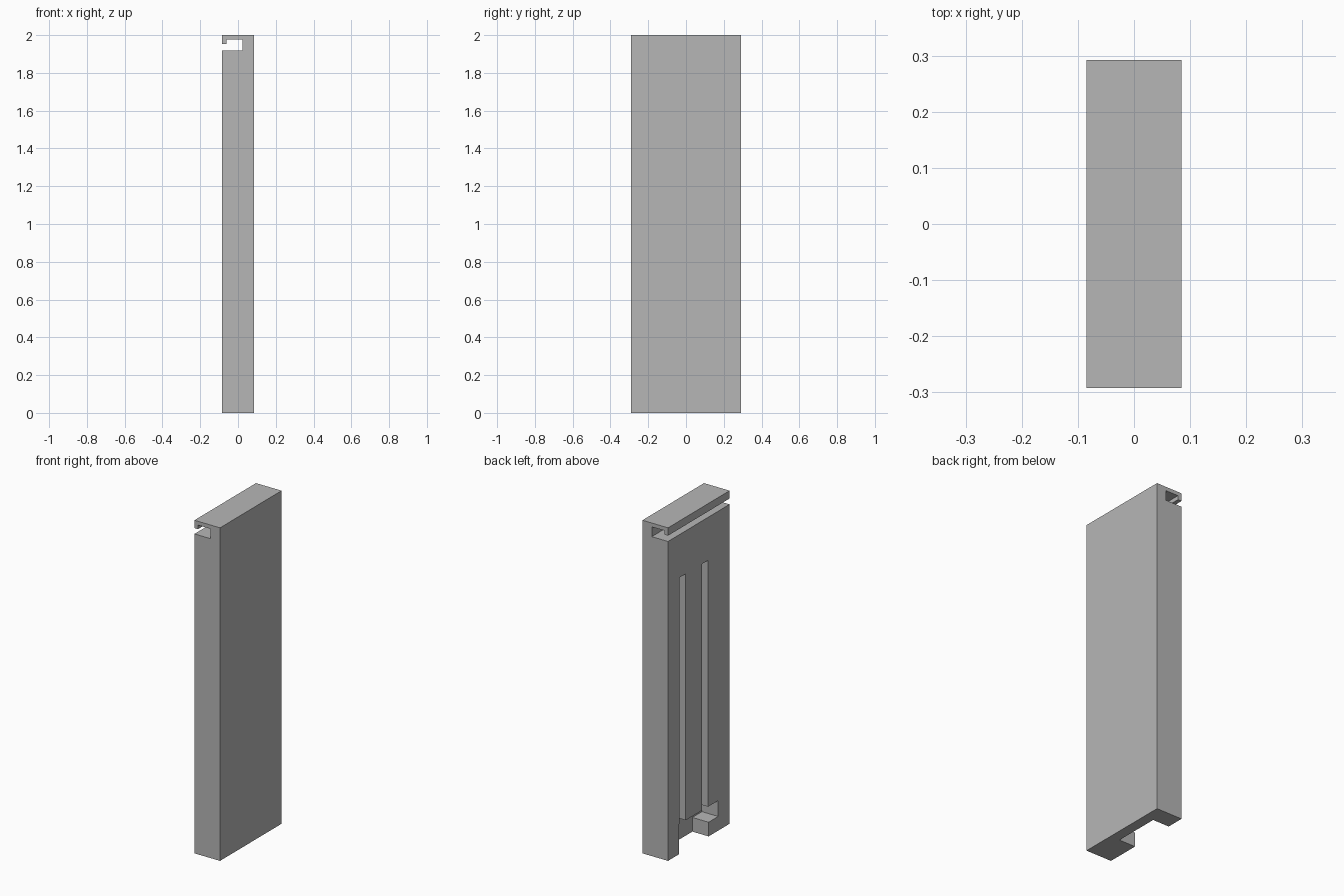
import bpy
import bmesh
from mathutils import Vector

cube = bpy.data.objects.get("Cube")
if cube:
    bpy.data.objects.remove(cube, do_unlink=True)

grey = bpy.data.materials.new("plain_grey")
grey.use_nodes = True
colour = (0.47, 0.47, 0.47, 1)
grey.diffuse_color = colour
grey.node_tree.nodes["Principled BSDF"].inputs["Base Color"].default_value = colour


def prism(name, outline, offset):
    """Extrude a flat outline of 3D points along an offset."""
    bm = bmesh.new()
    face = bm.faces.new([bm.verts.new(p) for p in outline])
    grown = bmesh.ops.extrude_face_region(bm, geom=[face])["geom"]
    verts = [v for v in grown if isinstance(v, bmesh.types.BMVert)]
    bmesh.ops.translate(bm, verts=verts, vec=Vector(offset))
    bmesh.ops.recalc_face_normals(bm, faces=bm.faces)
    mesh = bpy.data.meshes.new(name)
    bm.to_mesh(mesh)
    bm.free()
    mesh.materials.append(grey)
    obj = bpy.data.objects.new(name, mesh)
    bpy.context.collection.objects.link(obj)
    return obj


W, D, H = 0.085, 0.292, 2.0
INNER = 0.023  # depth shared by the hooked slot and the recess

# Panel with a hooked slot running along the top of one side
profile = [(-W, 0), (W, 0), (W, H), (-W, H), (-W, 1.953), (-0.061, 1.953),
           (-0.061, 1.977), (INNER, 1.977), (INNER, 1.918), (-W, 1.918)]
panel = prism("panel", [(x, -D, z) for x, z in profile], (0, 2 * D, 0))

# Stepped foot recess joined to two long vertical grooves
foot, roof, groove_top = 0.085, 0.18, 1.66
recess = [(0.186, -0.1), (0.186, roof)]
for y in (0.181, -0.031):
    recess += [(y, roof), (y, groove_top), (y - 0.057, groove_top), (y - 0.057, roof)]
recess += [(-0.184, roof), (-0.184, foot), (-0.093, foot), (-0.093, -0.1)]
cutter = prism("recess_cutter", [(INNER, y, z) for y, z in recess], (-0.2, 0, 0))
cutter.hide_render = True

cut = panel.modifiers.new("recess", "BOOLEAN")
cut.operation = "DIFFERENCE"
cut.solver = "EXACT"
cut.object = cutter
bpy.context.view_layer.objects.active = panel
panel.select_set(True)
bpy.ops.object.modifier_apply(modifier=cut.name)
bpy.data.objects.remove(cutter, do_unlink=True)
